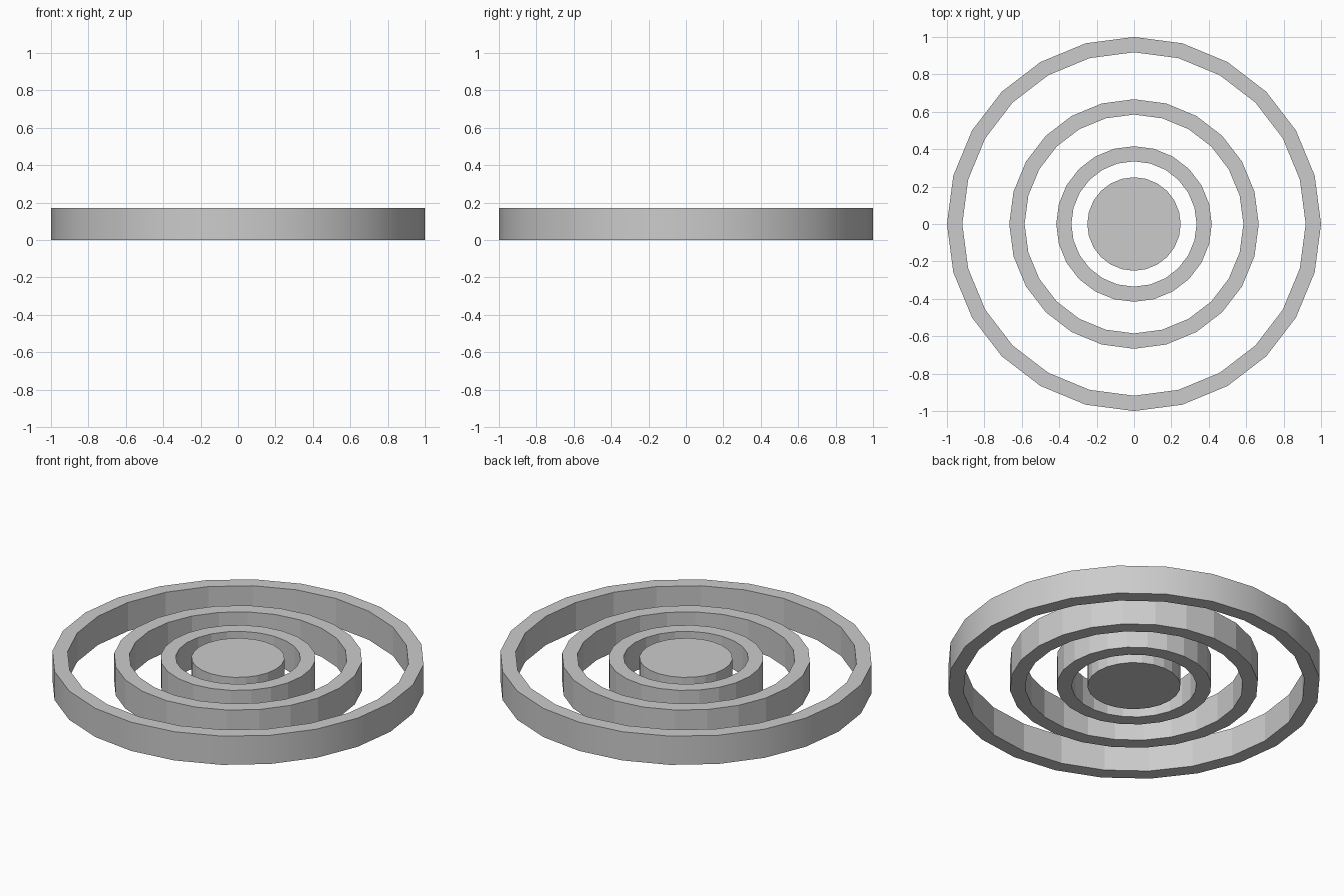
import bpy, bmesh
from math import sin, cos, pi

if "Cube" in bpy.data.objects:
    bpy.data.objects.remove(bpy.data.objects["Cube"])

SIDES = 24
HEIGHT = 0.17


def circle(bm, r, z):
    return [bm.verts.new((r * cos(2 * pi * i / SIDES), r * sin(2 * pi * i / SIDES), z))
            for i in range(SIDES)]


def bridge(bm, a, b, smooth=False):
    for i in range(SIDES):
        j = (i + 1) % SIDES
        bm.faces.new((a[i], a[j], b[j], b[i])).smooth = smooth


def round_part(name, outer, inner=0, smooth_outside=False):
    """Upright 24-sided ring, or a solid disc when inner is 0."""
    bm = bmesh.new()
    ob, ot = circle(bm, outer, 0), circle(bm, outer, HEIGHT)
    bridge(bm, ob, ot, smooth_outside)
    if inner:
        ib, it = circle(bm, inner, 0), circle(bm, inner, HEIGHT)
        bridge(bm, ot, it)
        bridge(bm, it, ib)
        bridge(bm, ib, ob)
    else:
        bm.faces.new(ot)
        bm.faces.new(ob[::-1])
    # keep the top and bottom rims crisp
    for e in bm.edges:
        if abs(e.verts[0].co.z - e.verts[1].co.z) < 1e-5:
            e.smooth = False
    bmesh.ops.recalc_face_normals(bm, faces=bm.faces[:])
    mesh = bpy.data.meshes.new(name)
    bm.to_mesh(mesh)
    bm.free()
    obj = bpy.data.objects.new(name, mesh)
    bpy.context.collection.objects.link(obj)
    return obj


# Concentric rings around a solid centre
round_part("outer_ring", 1.0, 0.918, smooth_outside=True)
round_part("middle_ring", 0.667, 0.585)
round_part("inner_ring", 0.416, 0.335)
round_part("centre_disc", 0.25)
